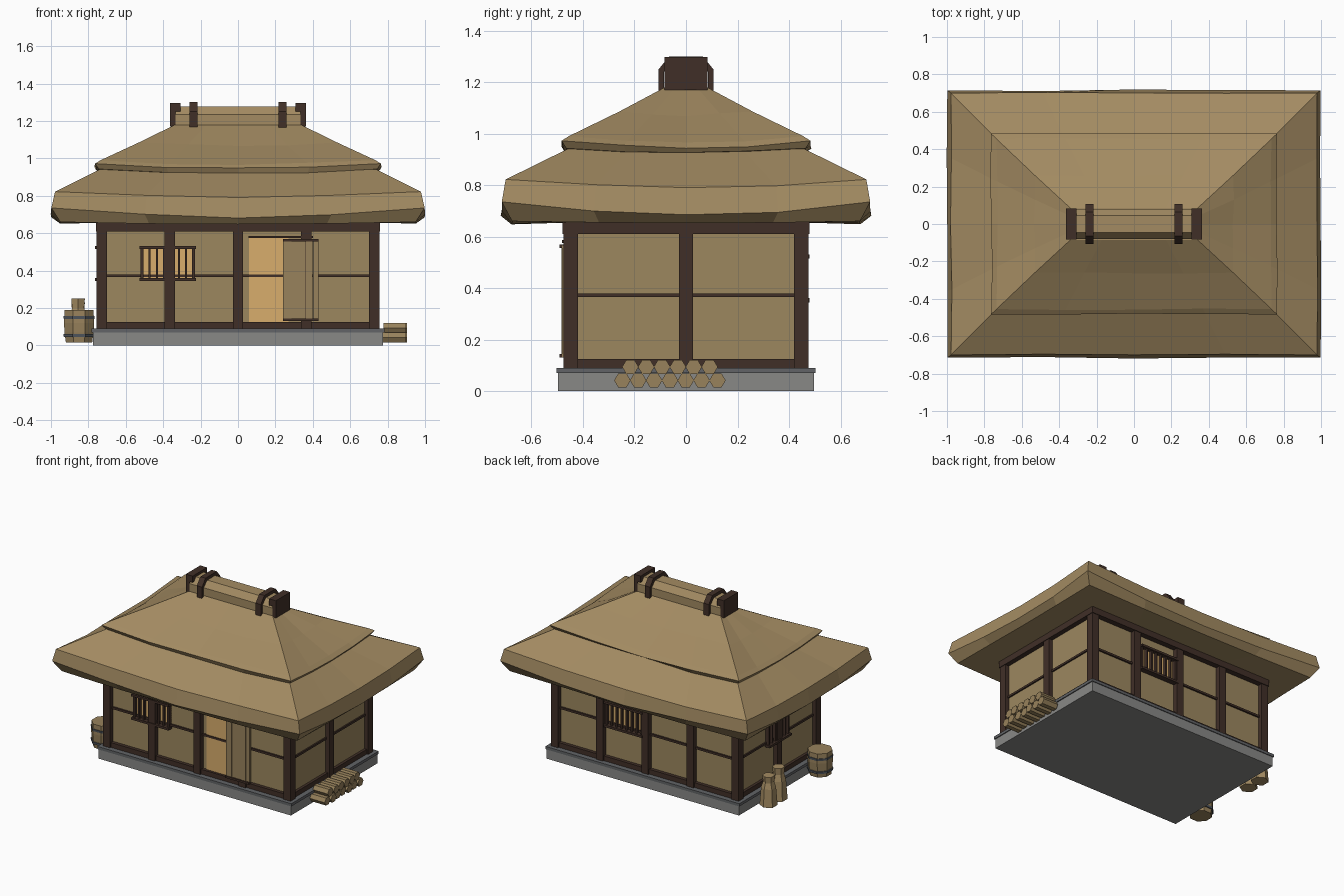
import bpy, bmesh, math, random

if "Cube" in bpy.data.objects:
    bpy.data.objects.remove(bpy.data.objects["Cube"])
random.seed(4)


def mat(name, r, g, b):
    m = bpy.data.materials.new(name)
    lin = lambda c: (c / 255 / 12.92) if c < 10 else ((c / 255 + 0.055) / 1.055) ** 2.4
    m.diffuse_color = (lin(r), lin(g), lin(b), 1)
    m.use_nodes = True
    m.node_tree.nodes["Principled BSDF"].inputs["Base Color"].default_value = m.diffuse_color
    return m


THATCH = mat("thatch straw", 163, 139, 98)
WALL = mat("clay wall", 156, 135, 95)
WOOD = mat("dark timber", 64, 47, 39)
PALE = mat("pale wood", 152, 130, 92)
GLOW = mat("warm paper", 216, 174, 108)
STONE = mat("stone", 136, 136, 134)
CAPSTONE = mat("dark stone", 98, 100, 103)
IRON = mat("iron band", 82, 88, 96)


def finish(name, bm, material):
    bmesh.ops.recalc_face_normals(bm, faces=bm.faces)
    me = bpy.data.meshes.new(name)
    bm.to_mesh(me)
    bm.free()
    me.materials.append(material)
    ob = bpy.data.objects.new(name, me)
    bpy.context.collection.objects.link(ob)
    return ob


def box(name, x0, x1, y0, y1, z0, z1, material):
    bm = bmesh.new()
    bmesh.ops.create_cube(bm, size=1)
    for v in bm.verts:
        v.co = (x0 + (v.co.x + .5) * (x1 - x0), y0 + (v.co.y + .5) * (y1 - y0),
                z0 + (v.co.z + .5) * (z1 - z0))
    return finish(name, bm, material)


def loft(name, rings, material):
    """Skin a list of equal-length point rings, capping both ends."""
    bm = bmesh.new()
    rows = [[bm.verts.new(p) for p in r] for r in rings]
    n = len(rows[0])
    for a, b in zip(rows, rows[1:]):
        for i in range(n):
            bm.faces.new((a[i], a[(i + 1) % n], b[(i + 1) % n], b[i]))
    bm.faces.new(rows[0])
    bm.faces.new(rows[-1])
    return finish(name, bm, material)


def turned(name, cx, cy, profile, n, material):
    return loft(name, [[(cx + r * math.cos((i + .5) * math.tau / n),
                         cy + r * math.sin((i + .5) * math.tau / n), z)
                        for i in range(n)] for r, z in profile], material)


def extrude_x(name, profile, x0, x1, material):
    return loft(name, [[(x, y, z) for y, z in profile] for x in (x0, x1)], material)


# Stone plinth
box("stone_base", -.775, .775, -.497, .497, 0, .07, STONE)
box("stone_base_lip", -.782, .782, -.503, .503, .07, .09, CAPSTONE)

# Clay walls and timber frame
box("walls", -.725, .725, -.44, .44, .09, .655, WALL)
for name, z0, z1, x, y in (("sill", .09, .125, .745, .465), ("top_beam", .61, .66, .76, .48),
                           ("mid_rail", .365, .38, .735, .452)):
    for s in (-1, 1):
        a, b = sorted((s * y, s * (y - .05)))
        box(name + "_long", -x, x, a, b, z0, z1, WOOD)
        a, b = sorted((s * x, s * (x - .05)))
        box(name + "_side", a, b, -y, y, z0, z1, WOOD)
for s in (-1, 1):
    for x in (-.728, -.365, 0, .365, .728):
        box("post", x - .028, x + .028, s * .447 - .028, s * .447 + .028, .09, .64, WOOD)
    box("side_post", s * .728 - .028, s * .728 + .028, -.028, .028, .09, .64, WOOD)


# Barred windows: built facing -y, then turned to their wall
def window(name, centre, width, wall, angle):
    h = width / 2
    parts = [box(name + "_paper", -h, h, -wall - .006, -wall, .35, .525, GLOW)]
    for z in (.345, .515):
        parts.append(box(name + "_rail", -h - .006, h + .006, -wall - .04, -wall, z, z + .016, WOOD))
    n = round(width / .043)
    for i in range(n + 1):
        x = -h + .008 + i * (width - .016) / n
        w = .008 if i in (0, n) else .0055
        parts.append(box(name + "_bar", x - w, x + w, -wall - .027, -wall, .35, .525, WOOD))
    for p in parts:
        p.rotation_euler.z = angle
        p.location = (centre[0], centre[1], 0)


window("front_window", (-.375, 0), .29, .44, 0)
window("back_window", (.175, 0), .30, .44, math.pi)
window("left_window", (0, 0), .24, .725, -math.pi / 2)

# Doorway with glowing opening and a sliding plank door
box("door_glow", .06, .27, -.447, -.44, .125, .577, GLOW)
box("door_track", .055, .40, -.482, -.44, .575, .586, WOOD)
for i, (a, b) in enumerate(((.24, .285), (.287, .362), (.364, .398), (.40, .43))):
    box("door_plank", a, b, -.483 + .002 * (i % 2), -.466, .13, .565, PALE)
for z in (.13, .555):
    box("door_rail", .24, .43, -.491, -.466, z, z + .014, WOOD)


# Thatched roof: rectangular rings whose edges lift toward the corners
def ring(hx, hy, zc, zm, jitter=.005, seg=4):
    pts = []
    for sx, sy, dx, dy in ((-1, -1, 1, 0), (1, -1, 0, 1), (1, 1, -1, 0), (-1, 1, 0, -1)):
        for i in range(seg):
            t = 2 * i / seg
            u = t - 1
            j = 0 if i == 0 else random.uniform(-jitter, jitter)
            pts.append((hx * (sx + dx * t) + j * dy, hy * (sy + dy * t) + j * dx,
                        zm + (zc - zm) * u * u + j))
    return pts


loft("lower_thatch", [ring(.72, .44, .655, .655, 0), ring(.95, .675, .66, .65, .003),
                      ring(.998, .715, .735, .685), ring(.978, .70, .822, .79),
                      ring(.72, .44, .95, .935)], THATCH)
loft("upper_thatch", [ring(.70, .42, .93, .925, 0), ring(.745, .465, .943, .922),
                      ring(.764, .483, .972, .945), ring(.735, .455, .99, .968),
                      ring(.53, .26, 1.085, 1.07), ring(.34, .085, 1.178, 1.178, 0)], THATCH)

# Ridge roll with end boards and saddle straps
roll = [(.08, 1.16), (.08, 1.235), (.045, 1.278)]
extrude_x("ridge_roll", roll + [(-y, z) for y, z in reversed(roll)], -.345, .345, THATCH)
strap = [(.106, 1.16), (.106, 1.25), (.065, 1.30)]
for s in (-1, 1):
    a, b = sorted((s * .335, s * .363))
    box("ridge_end_board", a, b, -.083, .083, 1.17, 1.297, WOOD)
    a, b = sorted((s * .308, s * .363))
    box("ridge_end_cap", a, b, -.083, .083, 1.25, 1.297, WOOD)
    inner = [(-.086, 1.16), (-.086, 1.24), (-.05, 1.275), (.05, 1.275), (.086, 1.24), (.086, 1.16)]
    extrude_x("ridge_strap", strap + [(-y, z) for y, z in reversed(strap)] + inner,
              s * .237 - .021, s * .237 + .021, WOOD)

# Barrel with iron bands
turned("barrel", -.85, -.33, [(.076, .015), (.084, .07), (.087, .12), (.084, .19)], 8, PALE)
for z in (.045, .14):
    turned("barrel_band", -.85, -.33, [(.088, z), (.09, z + .016)], 8, IRON)

# Straw bundles standing by the left wall
for y, h in ((.27, .23), (.155, .25)):
    turned("straw_bundle", -.855, y, [(.06, .015), (.05, h * .62), (.037, h * .8), (.042, h)], 6, THATCH)

# Firewood stack on the right side
for row, (count, y0, z) in enumerate(((7, -.247, .042), (6, -.216, .094))):
    for i in range(count):
        y = y0 + i * .0615
        hexagon = [(y + .032 * math.cos(k * math.pi / 3), z + .031 * math.sin(k * math.pi / 3))
                   for k in range(6)]
        e = random.uniform(-.006, .006)
        extrude_x("firewood_log", hexagon, .778 + e, .898 + e, PALE)
